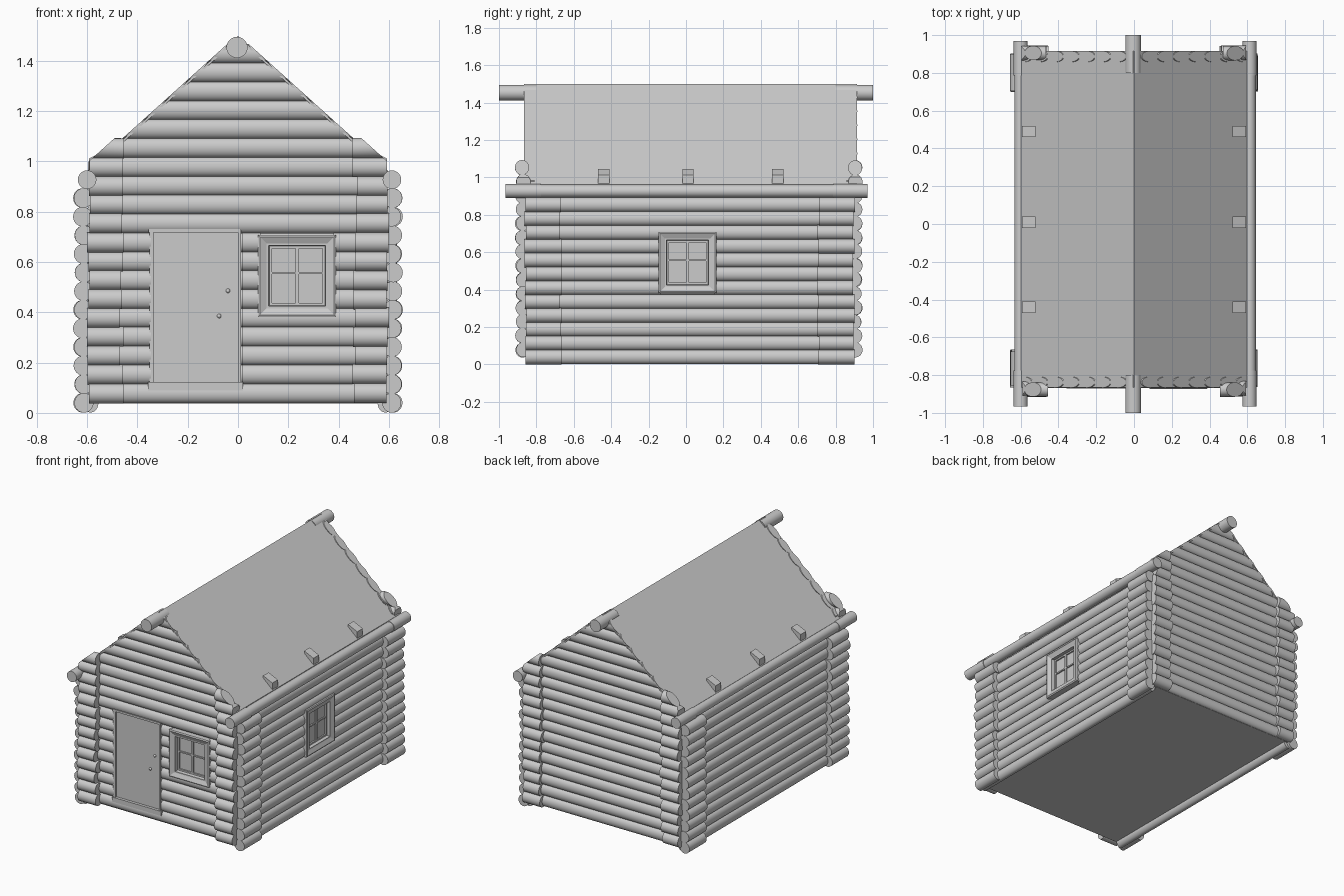
import bpy, bmesh, math, random
from mathutils import Matrix, Vector

if "Cube" in bpy.data.objects:
    bpy.data.objects.remove(bpy.data.objects["Cube"])

random.seed(4)
APEX, SLOPE = 1.499, 0.9
FRONT, BACK = -0.838, 0.887          # centre lines of the end walls


def finish(bm, name, smooth=True):
    bmesh.ops.recalc_face_normals(bm, faces=bm.faces)
    me = bpy.data.meshes.new(name)
    bm.to_mesh(me)
    bm.free()
    ob = bpy.data.objects.new(name, me)
    bpy.context.collection.objects.link(ob)
    if smooth:
        bpy.ops.object.select_all(action='DESELECT')
        ob.select_set(True)
        bpy.context.view_layer.objects.active = ob
        bpy.ops.object.shade_smooth_by_angle(angle=math.radians(40))
    return ob


def log(bm, axis, a, b, other, z, r_flat, r_z, clip=None):
    """Elliptical log along x or y from a to b; clip trims it that far above the roof."""
    L = b - a
    if axis == 'X':
        m = Matrix.Translation(((a + b) / 2, other, z)) @ Matrix.Diagonal((1, r_flat, r_z, 1)) \
            @ Matrix.Rotation(math.pi / 2, 4, 'Y')
    else:
        m = Matrix.Translation((other, (a + b) / 2, z)) @ Matrix.Diagonal((r_flat, 1, r_z, 1)) \
            @ Matrix.Rotation(math.pi / 2, 4, 'X')
    tmp = bmesh.new()
    bmesh.ops.create_cone(tmp, cap_ends=True, segments=24, radius1=1, radius2=1, depth=L, matrix=m)
    if clip is not None:
        for s in (-1, 1):
            res = bmesh.ops.bisect_plane(
                tmp, geom=tmp.verts[:] + tmp.edges[:] + tmp.faces[:], dist=1e-5,
                plane_co=(0, 0, APEX + clip), plane_no=Vector((s * SLOPE, 0, 1)).normalized(),
                clear_outer=True)
            edges = [e for e in res['geom_cut'] if isinstance(e, bmesh.types.BMEdge)]
            if edges:
                bmesh.ops.holes_fill(tmp, edges=edges, sides=0)
    me = bpy.data.meshes.new("tmp")
    tmp.to_mesh(me)
    tmp.free()
    bm.from_mesh(me)
    bpy.data.meshes.remove(me)


def box(bm, x0, x1, y0, y1, z0, z1):
    m = Matrix.Translation(((x0 + x1) / 2, (y0 + y1) / 2, (z0 + z1) / 2)) \
        @ Matrix.Diagonal((x1 - x0, y1 - y0, z1 - z0, 1))
    return bmesh.ops.create_cube(bm, size=1, matrix=m)['verts']


def jit(a):
    return random.uniform(-a, a)


# End walls: gable logs, split around the door and front window
for name, y, corner_y, openings in (("front_wall_logs", FRONT, -0.873, True),
                                    ("back_wall_logs", BACK, 0.902, False)):
    bm, corners = bmesh.new(), bmesh.new()
    for k in range(19):
        z = 0.078 + 0.075 * k
        spans = [(-0.58, 0.58)]
        if openings and 1 <= k <= 8:
            spans = [(-0.58, -0.345), (0.015, 0.58)]
            if k >= 5:
                spans = [(-0.58, -0.345), (0.015, 0.09), (0.38, 0.58)]
        for a, b in spans:
            log(bm, 'X', a, b, y, z, 0.029, 0.039, clip=0.006 if k > 10 else None)
        if k < 14:
            for s in (-1, 1):
                ends = sorted((s * (0.595 + jit(0.006)), s * (0.463 + jit(0.01))))
                log(corners, 'X', ends[0], ends[1], corner_y + jit(0.004), z + jit(0.002),
                    0.038, 0.04, clip=0.035 if k > 10 else None)
    finish(bm, name)
    finish(corners, name.replace("wall_logs", "corner_logs"))

# Side walls: the right one is split around its window
for name, s in (("left", -1), ("right", 1)):
    bm, corners = bmesh.new(), bmesh.new()
    for k in range(12):
        z = 0.04 + 0.074 * k
        spans = [(-0.84, 0.88)]
        if s > 0 and 5 <= k <= 8:
            spans = [(-0.84, -0.135), (0.15, 0.88)]
        for a, b in spans:
            log(bm, 'Y', a, b, s * 0.586, z, 0.031, 0.0385)
        for a, b in ((-0.86, -0.67), (0.705, 0.898)):
            log(corners, 'Y', a + jit(0.006), b + jit(0.006), s * (0.614 + jit(0.004)), z,
                0.038, 0.039)
    finish(bm, name + "_wall_logs")
    finish(corners, name + "_corner_logs")
    # Eave log with thicker ends
    bm = bmesh.new()
    x = s * 0.606 + 0.006
    log(bm, 'Y', -0.8, 0.8, x, 0.927, 0.033, 0.034)
    log(bm, 'Y', -0.965, -0.775, x, 0.927, 0.037, 0.037)
    log(bm, 'Y', 0.785, 0.97, x, 0.927, 0.037, 0.037)
    finish(bm, name + "_eave_log")
    # Rafter ends on the roof edge, tops sloping with the roof
    bm = bmesh.new()
    for y in (-0.44, 0.01, 0.49):
        x0, x1 = sorted((s * 0.522, s * 0.592))
        for v in box(bm, x0, x1, y - 0.03, y + 0.03, 0.95, 1.012):
            if v.co.z > 1 and abs(v.co.x) < 0.55:
                v.co.z = 1.045
    finish(bm, name + "_rafter_ends", False)

# Ridge log: slim under the roof, thicker at the ends
bm = bmesh.new()
log(bm, 'Y', -0.85, 0.85, -0.002, 1.447, 0.034, 0.034)
log(bm, 'Y', -1.0, -0.8, -0.004, 1.453, 0.042, 0.042)
log(bm, 'Y', 0.8, 1.0, -0.004, 1.453, 0.042, 0.042)
finish(bm, "ridge_log")

# Roof: thin folded sheet
bm = bmesh.new()
ex = 0.597
prof = [(-ex, APEX - SLOPE * ex), (0, APEX), (ex, APEX - SLOPE * ex),
        (ex, APEX - SLOPE * ex - 0.012), (0, APEX - 0.012), (-ex, APEX - SLOPE * ex - 0.012)]
f = bm.faces.new([bm.verts.new((x, -0.865, z)) for x, z in prof])
ext = bmesh.ops.extrude_face_region(bm, geom=[f], use_keep_orig=True)
bmesh.ops.translate(bm, vec=(0, 1.78, 0),
                    verts=[v for v in ext['geom'] if isinstance(v, bmesh.types.BMVert)])
finish(bm, "roof", False)

# Floor
bm = bmesh.new()
box(bm, -0.595, 0.595, -0.845, 0.89, 0.038, 0.05)
finish(bm, "floor", False)


def window(name, matrix):
    """Mitred frame, sash and four panes; local x across, z up, -y outward."""
    w, z0, z1 = 0.155, 0.382, 0.708
    bm = bmesh.new()
    rings = []
    for inset, y in ((0, 0.05), (0, -0.012), (0.008, -0.016), (0.034, -0.004), (0.042, -0.004),
                     (0.045, 0.018), (0.055, 0.018), (0.055, 0.028)):
        rings.append([bm.verts.new((x, y, z)) for x, z in (
            (-w + inset, z0 + inset), (w - inset, z0 + inset),
            (w - inset, z1 - inset), (-w + inset, z1 - inset))])
    for r, q in zip(rings, rings[1:]):
        for i in range(4):
            bm.faces.new((r[i], r[(i + 1) % 4], q[(i + 1) % 4], q[i]))
    bm.faces.new(rings[-1])
    box(bm, -0.007, 0.007, 0.017, 0.03, z0 + 0.05, z1 - 0.05)
    box(bm, -w + 0.05, w - 0.05, 0.019, 0.03, 0.552, 0.561)
    bm.transform(matrix)
    finish(bm, name, False)


window("front_window", Matrix.Translation((0.235, -0.858, 0)))
window("right_window", Matrix.Translation((0.616, 0.008, 0)) @ Matrix.Rotation(math.pi / 2, 4, 'Z'))

# Door: panel, jambs, lintel and sill
bm = bmesh.new()
box(bm, -0.34, 0.01, -0.85, -0.82, 0.11, 0.72)
finish(bm, "door_panel", False)
bm = bmesh.new()
box(bm, -0.352, -0.335, -0.864, -0.81, 0.11, 0.72)
box(bm, 0.0, 0.012, -0.864, -0.81, 0.11, 0.72)
box(bm, -0.355, 0.012, -0.868, -0.81, 0.718, 0.732)
box(bm, -0.358, 0.02, -0.87, -0.81, 0.09, 0.122)
finish(bm, "door_frame", False)

# Door fittings: knob above, latch below
bm = bmesh.new()
for x, z in ((-0.04, 0.485), (-0.075, 0.385)):
    bmesh.ops.create_uvsphere(bm, u_segments=10, v_segments=6, radius=0.009,
                              matrix=Matrix.Translation((x, -0.853, z)))
finish(bm, "door_fittings")
